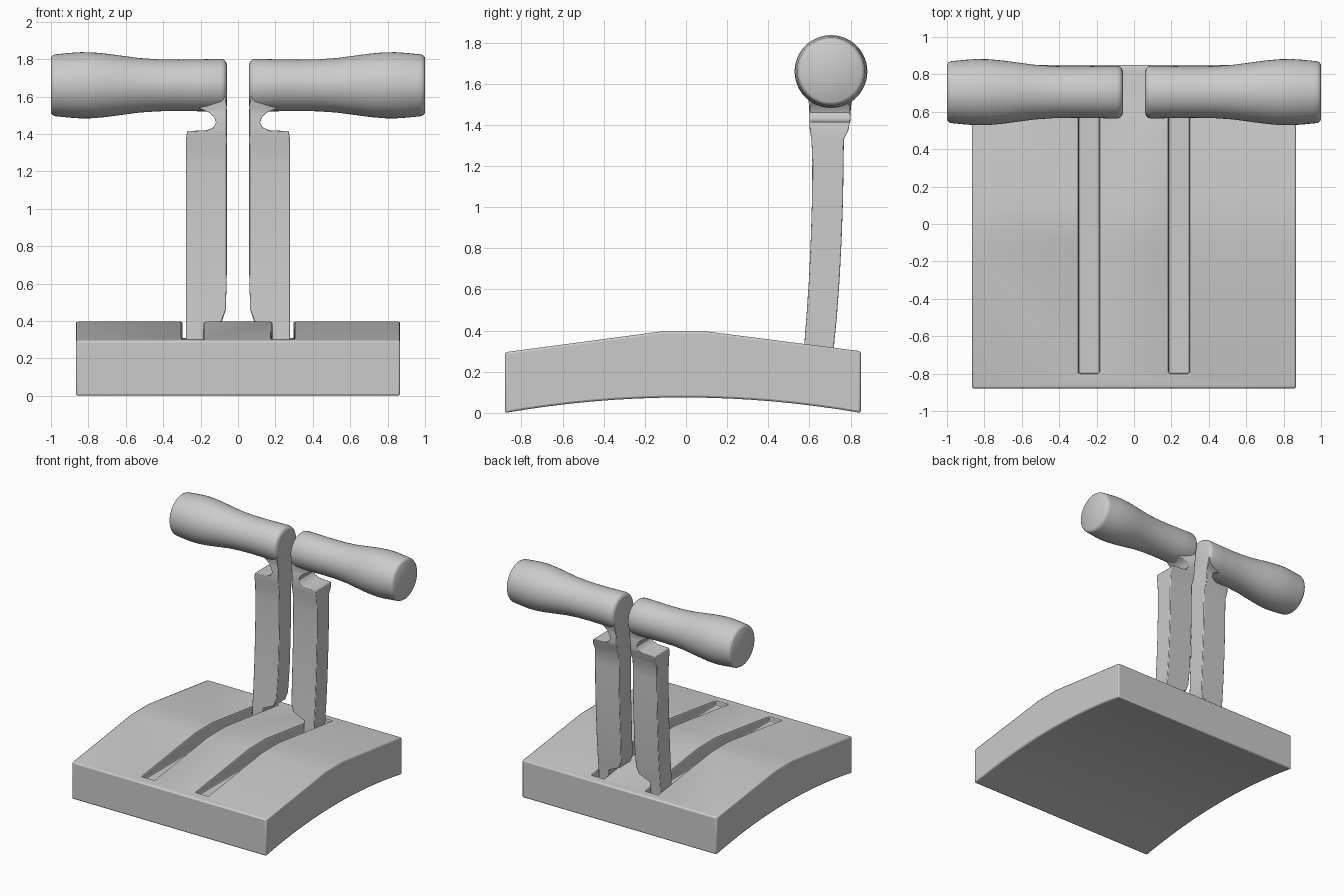
import bpy, bmesh, math

if "Cube" in bpy.data.objects:
    bpy.data.objects.remove(bpy.data.objects["Cube"])

def make(name, verts, faces, angle=35):
    me = bpy.data.meshes.new(name)
    me.from_pydata(verts, [], faces)
    bm = bmesh.new()
    bm.from_mesh(me)
    bmesh.ops.recalc_face_normals(bm, faces=bm.faces)
    bm.to_mesh(me)
    bm.free()
    ob = bpy.data.objects.new(name, me)
    bpy.context.collection.objects.link(ob)
    return ob

def loft(name, rings):
    # skin a stack of equal-length closed rings and cap both ends
    n = len(rings[0])
    verts = [v for r in rings for v in r]
    faces = [(i*n+j, i*n+(j+1) % n, (i+1)*n+(j+1) % n, (i+1)*n+j)
             for i in range(len(rings)-1) for j in range(n)]
    faces += [tuple(range(n)), tuple(range(len(verts)-n, len(verts)))]
    return make(name, verts, faces)

def bevel(ob, width, segments=2, angle=30):
    m = ob.modifiers.new("bevel", 'BEVEL')
    m.width, m.segments = width, segments
    m.limit_method, m.angle_limit = 'ANGLE', math.radians(angle)

def smooth(ob, angle=35):
    bpy.ops.object.select_all(action='DESELECT')
    ob.select_set(True)
    bpy.context.view_layer.objects.active = ob
    bpy.ops.object.shade_smooth_by_angle(angle=math.radians(angle))

def mirror(ob):
    ob.modifiers.new("mirror", 'MIRROR').use_axis[0] = True

# Base: humped top, arched underside
top = [(0.85, 0.30), (0.10, 0.396), (-0.12, 0.396), (-0.88, 0.295)]
under = [(-0.88 + 1.73*i/16, 0.075*(1 - abs(i/8 - 1)**2)) for i in range(17)]
profile = top + under
base = loft("base", [[(x, y, z) for y, z in profile] for x in (-0.867, 0.867)])

# Lever slots cut into the base
for s in (-1, 1):
    slot = loft("slot_cutter", [[(s*0.24 + a*0.056, b, z) for a, b in
                ((-1, -0.80), (1, -0.80), (1, 0.78), (-1, 0.78))] for z in (0.265, 0.6)])
    cut = base.modifiers.new("slot", 'BOOLEAN')
    cut.object, cut.operation, cut.solver = slot, 'DIFFERENCE', 'EXACT'
    slot.hide_render = True
    slot.hide_viewport = True
    slot.display_type = 'WIRE'
bevel(base, 0.01)
smooth(base)

# Levers: sections of (z, inner x, outer x, front y, back y, outer taper)
sections = [
    (0.25, 0.185, 0.277, 0.57, 0.715, 1), (0.355, 0.185, 0.277, 0.577, 0.722, 1),
    (0.40, 0.085, 0.277, 0.58, 0.727, 1), (0.46, 0.065, 0.277, 0.585, 0.733, 1),
    (0.65, 0.06, 0.277, 0.598, 0.747, 1), (0.85, 0.06, 0.277, 0.607, 0.757, 1),
    (1.05, 0.06, 0.277, 0.613, 0.764, 1), (1.22, 0.06, 0.277, 0.614, 0.766, 1),
    (1.33, 0.06, 0.277, 0.610, 0.768, 1), (1.375, 0.06, 0.277, 0.602, 0.79, 1),
    (1.415, 0.06, 0.272, 0.600, 0.797, 1), (1.42, 0.06, 0.165, 0.600, 0.80, 1),
    (1.435, 0.06, 0.132, 0.600, 0.80, 1), (1.46, 0.06, 0.118, 0.600, 0.80, 1),
    (1.49, 0.06, 0.128, 0.598, 0.803, 0.95), (1.515, 0.06, 0.155, 0.595, 0.807, 0.8),
    (1.535, 0.06, 0.205, 0.592, 0.812, 0.6), (1.60, 0.065, 0.22, 0.585, 0.825, 0.7),
    (1.66, 0.075, 0.20, 0.58, 0.83, 0.7)]
rings = []
for z, x0, x1, y0, y1, t in sections:
    c, h = (y0 + y1)/2, (y1 - y0)/2*t
    rings.append([(x0, y0, z), (x1, c - h, z), (x1, c + h, z), (x0, y1, z)])
levers = loft("levers", rings)
bevel(levers, 0.012, 2, 50)
mirror(levers)
smooth(levers, 40)

# Grips: lathed handles along x
grip = [(0.06, 0.112), (0.064, 0.126), (0.075, 0.137), (0.09, 0.141), (0.20, 0.139), (0.32, 0.137),
        (0.43, 0.139), (0.53, 0.146), (0.62, 0.158), (0.71, 0.170), (0.78, 0.176),
        (0.84, 0.177), (0.90, 0.173), (0.96, 0.167), (0.98, 0.165), (0.992, 0.159), (1.0, 0.148)]
N = 48
grips = loft("grips", [[(x, 0.705 + r*math.cos(2*math.pi*i/N), 1.66 + r*math.sin(2*math.pi*i/N))
                        for i in range(N)] for x, r in grip])
mirror(grips)
smooth(grips, 40)
